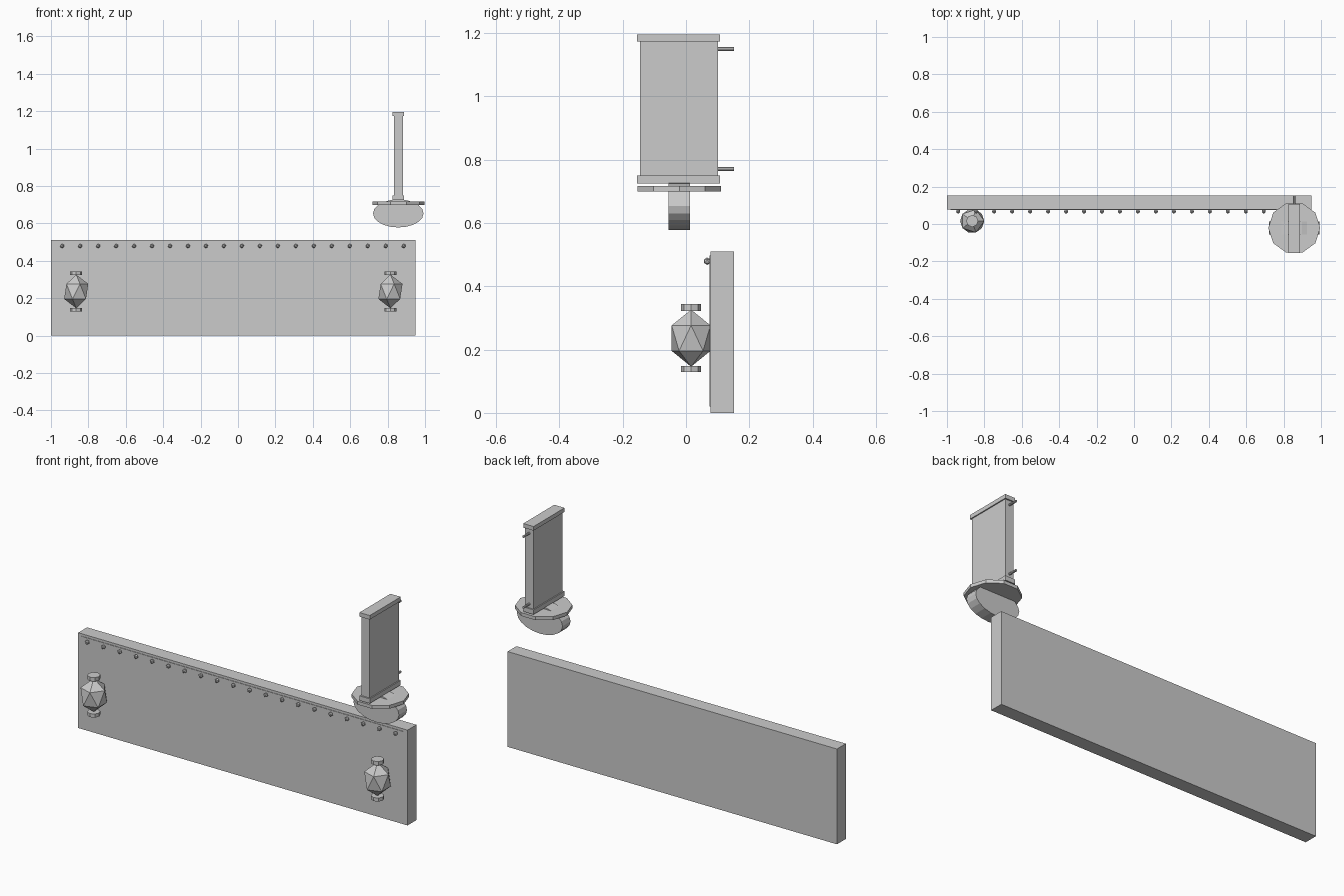
import bpy
from math import pi

if "Cube" in bpy.data.objects:
    bpy.data.objects.remove(bpy.data.objects["Cube"])


def finish(name, scale=None):
    ob = bpy.context.object
    ob.name = name
    if scale:
        ob.scale = scale
        bpy.ops.object.transform_apply(location=False, rotation=True, scale=True)
    return ob


def box(name, x0, x1, y0, y1, z0, z1):
    bpy.ops.mesh.primitive_cube_add(
        size=1, location=((x0 + x1) / 2, (y0 + y1) / 2, (z0 + z1) / 2))
    return finish(name, (x1 - x0, y1 - y0, z1 - z0))


def cyl(name, sides, r, depth, loc, rot=(0, 0, 0)):
    bpy.ops.mesh.primitive_cylinder_add(
        vertices=sides, radius=r, depth=depth, location=loc, rotation=rot)
    return finish(name)


# Long wall with a very thin raised front panel
box("wall", -1.0, 0.95, 0.077, 0.152, 0.0, 0.51)
box("front_panel", -0.98, 0.93, 0.0745, 0.08, 0.02, 0.497)

# Row of studs along the top edge
for i in range(20):
    bpy.ops.mesh.primitive_ico_sphere_add(
        subdivisions=1, radius=0.012, location=(-0.94 + i * 0.0961, 0.067, 0.479))
    finish(f"stud_{i + 1}")

# Two paper lanterns with top and bottom caps
for side, x in (("left", -0.865), ("right", 0.815)):
    bpy.ops.mesh.primitive_ico_sphere_add(
        subdivisions=1, radius=1, location=(x, 0.016, 0.236))
    finish(f"{side}_lantern", (0.072, 0.072, 0.09))
    cyl(f"{side}_lantern_top_cap", 8, 0.032, 0.021, (x, 0.016, 0.333))
    cyl(f"{side}_lantern_bottom_cap", 8, 0.032, 0.019, (x, 0.016, 0.139))

# Sign base: elliptical drum lying along y, under a ten-sided plate
SX, SY = 0.857, -0.021
drum = cyl("sign_drum", 20, 1, 0.068, (SX, SY, 0.653), (pi / 2, 0, 0))
bpy.ops.object.transform_apply(location=False, rotation=True, scale=True)
finish("sign_drum", (0.135, 1, 0.075))
cyl("sign_plate", 10, 0.139, 0.018, (SX, SY, 0.708), (0, 0, pi / 2))

# Hanging sign board with rails at both ends
box("sign_board", 0.833, 0.882, -0.146, 0.101, 0.725, 1.18)
for name, z0, z1 in (("bottom", 0.724, 0.749), ("top", 1.173, 1.195)):
    box(f"sign_{name}_rail", 0.827, 0.888, -0.154, 0.108, z0, z1)

# Mounting pegs behind the sign
for name, z in (("lower", 0.77), ("upper", 1.149)):
    cyl(f"{name}_sign_peg", 8, 0.006, 0.06, (SX, 0.122, z), (pi / 2, 0, 0))
